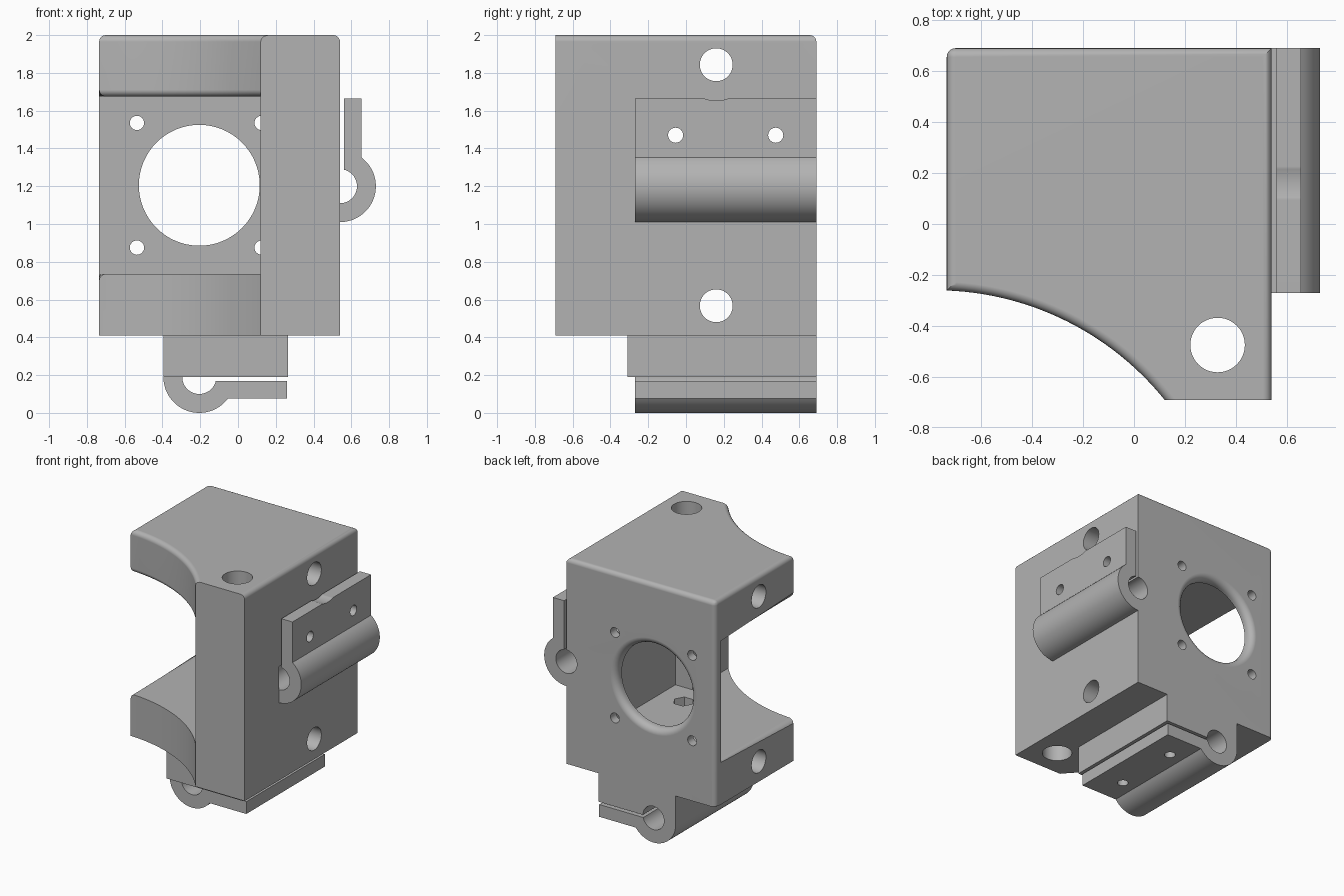
import bpy, bmesh
from math import sin, cos, pi, atan2, hypot, asin

cube = bpy.data.objects.get("Cube")
if cube:
    bpy.data.objects.remove(cube, do_unlink=True)

grey = bpy.data.materials.new("plain_grey")
grey.use_nodes = True
colour = (0.45, 0.45, 0.45, 1)
grey.diffuse_color = colour
grey.node_tree.nodes["Principled BSDF"].inputs["Base Color"].default_value = colour

# Overall limits of the body
LEFT, RIGHT, FRONT, BACK = -0.735, 0.54, -0.69, 0.69
BASE, TOP = 0.41, 2.0
FLOOR, CEIL = 0.735, 1.675
COLUMN_X, POCKET_X, COLUMN_Y, WALL_Y = 0.12, 0.265, -0.25, 0.62
HUB_X, HUB_Z, HUB_R = -0.205, 1.205, 0.32
LIP_Y = -0.27


def arc(cx, cy, r, a0, a1, n):
    return [(cx + r * cos(a0 + (a1 - a0) * i / n), cy + r * sin(a0 + (a1 - a0) * i / n))
            for i in range(n + 1)]


def circle(cx, cy, r, n=48):
    return arc(cx, cy, r, 0, 2 * pi, n)[:-1]


def rect(x0, x1, y0, y1):
    return [(x0, y0), (x1, y0), (x1, y1), (x0, y1)]


def prism(name, points, axis, lo, hi):
    """Extrude a 2D outline along an axis."""
    place = {"X": lambda a, b, d: (d, a, b),
             "Y": lambda a, b, d: (a, d, b),
             "Z": lambda a, b, d: (a, b, d)}[axis]
    bm = bmesh.new()
    low = [bm.verts.new(place(a, b, lo)) for a, b in points]
    high = [bm.verts.new(place(a, b, hi)) for a, b in points]
    bm.faces.new(low)
    bm.faces.new(high)
    for i in range(len(points)):
        j = (i + 1) % len(points)
        bm.faces.new((low[i], low[j], high[j], high[i]))
    bmesh.ops.recalc_face_normals(bm, faces=bm.faces)
    mesh = bpy.data.meshes.new(name)
    bm.to_mesh(mesh)
    bm.free()
    mesh.materials.append(grey)
    obj = bpy.data.objects.new(name, mesh)
    bpy.context.collection.objects.link(obj)
    return obj


def combine(obj, tool, operation="DIFFERENCE"):
    mod = obj.modifiers.new("combine", "BOOLEAN")
    mod.operation, mod.solver, mod.object = operation, "EXACT", tool
    bpy.context.view_layer.objects.active = obj
    bpy.ops.object.modifier_apply(modifier=mod.name)


def cut(targets, points, axis, lo, hi):
    tool = prism("cutter", points, axis, lo, hi)
    tool.hide_render = True
    for obj in targets:
        combine(obj, tool)
    bpy.data.objects.remove(tool, do_unlink=True)


def round_edges(obj, rule, width, segments=5):
    bm = bmesh.new()
    bm.from_mesh(obj.data)
    edges = [e for e in bm.edges if rule(e.verts[0].co, e.verts[1].co)]
    bmesh.ops.bevel(bm, geom=edges, offset=width, segments=segments,
                    profile=0.5, affect="EDGES", clamp_overlap=False)
    bm.to_mesh(obj.data)
    bm.free()


def near(a, b):
    return abs(a - b) < 0.003


# Body block with the concave front left side
SWEEP_X, SWEEP_R = -0.78, 1.157
SWEEP_Y = -0.26 - SWEEP_R
sweep = arc(SWEEP_X, SWEEP_Y, SWEEP_R,
            pi / 2 - asin((LEFT - SWEEP_X) / SWEEP_R),
            atan2(FRONT - SWEEP_Y, COLUMN_X - SWEEP_X), 28)
sweep[-1] = (COLUMN_X, FRONT)
body = prism("body", sweep + [(RIGHT, FRONT), (RIGHT, BACK), (LEFT, BACK)], "Z", BASE, TOP)

# Motor pocket and its round opening in the back wall
cut([body], [(-1, -1), (COLUMN_X, -1), (COLUMN_X, COLUMN_Y), (POCKET_X, COLUMN_Y),
             (POCKET_X, WALL_Y), (-1, WALL_Y)], "Z", FLOOR, CEIL)
cut([body], circle(HUB_X, HUB_Z, HUB_R, 64), "Y", 0.5, 0.9)


def on_sweep(v):
    return near(hypot(v.x - SWEEP_X, v.y - SWEEP_Y), SWEEP_R)


def outer_edge(a, b):
    left = near(a.x, LEFT) and near(b.x, LEFT)
    if near(a.z, TOP) and near(b.z, TOP):
        return not (near(a.y, FRONT) and near(b.y, FRONT))
    if near(a.z, CEIL) and near(b.z, CEIL):
        return left or (on_sweep(a) and on_sweep(b))
    if near(a.z, FLOOR) and near(b.z, FLOOR):
        return left
    return left and near(a.y, BACK) and near(b.y, BACK)


def hub_edge(a, b):
    return all(near(v.y, BACK) and near(hypot(v.x - HUB_X, v.z - HUB_Z), HUB_R)
               for v in (a, b))


round_edges(body, outer_edge, 0.035)
round_edges(body, hub_edge, 0.05)

# Block under the body that carries the lower clamp
block = prism("lower_block", rect(-0.395, POCKET_X, 0.19, 0.5), "Y", -0.31, BACK)
combine(body, block, "UNION")
bpy.data.objects.remove(block, do_unlink=True)

# Clamps: half ring with a flat tab, u points away from the body
BORE, RING, GAP, TAB = 0.09, 0.19, 0.02, 0.115
outline = (arc(0, 0, RING, -pi / 2, pi / 2 - asin(TAB / RING), 28)
           + [(TAB, 0.465), (GAP, 0.465)]
           + arc(0, 0, BORE, pi / 2 - asin(GAP / BORE), -pi / 2, 24))
SIDE_Z, LOW_Z = 1.2, 0.19
side_clamp = prism("side_clamp", [(RIGHT + u, SIDE_Z + v) for u, v in outline],
                   "Y", LIP_Y, BACK)
lower_clamp = prism("lower_clamp", [(HUB_X + v, LOW_Z - u) for u, v in outline],
                    "Y", LIP_Y, BACK)

# Rod bores in the body
for x, z in ((RIGHT, SIDE_Z), (HUB_X, LOW_Z)):
    cut([body], circle(x, z, BORE), "Y", LIP_Y, 0.9)

# Clamp screws with hexagonal nut recesses inside the pocket
for y in (-0.055, 0.475):
    tab_z, tab_x = SIDE_Z + 0.27, HUB_X + 0.265
    cut([body, side_clamp], circle(y, tab_z, 0.04, 24), "X", 0.2, 0.9)
    cut([body], circle(y, tab_z, 0.075, 6), "X", 0.2, POCKET_X + 0.07)
    cut([body, lower_clamp], circle(tab_x, y, 0.04, 24), "Z", -0.1, 0.8)
    cut([body], circle(tab_x, y, 0.075, 6), "Z", FLOOR - 0.07, 0.8)

# Cross holes through both plates, and tool clearance in the side tab
for z in (0.567, 1.843):
    cut([body], circle(0.16, z, 0.087), "X", -1, 1)
cut([side_clamp], circle(0.16, 1.843, 0.19, 64), "X", 0.5, 0.9)

# Vertical hole in the column
cut([body], circle(0.328, -0.475, 0.107), "Z", 0, 2.2)

# Motor screw holes in the back wall
for dx in (-0.33, 0.33):
    for dz in (-0.33, 0.33):
        cut([body], circle(HUB_X + dx, HUB_Z + dz, 0.038, 24), "Y", 0.5, 0.9)

# Shading
for obj in (body, side_clamp, lower_clamp):
    bpy.ops.object.select_all(action="DESELECT")
    obj.select_set(True)
    bpy.context.view_layer.objects.active = obj
    bpy.ops.object.shade_smooth_by_angle(angle=0.5)
    normals = obj.modifiers.new("flat_face_normals", "WEIGHTED_NORMAL")
    normals.keep_sharp = True
